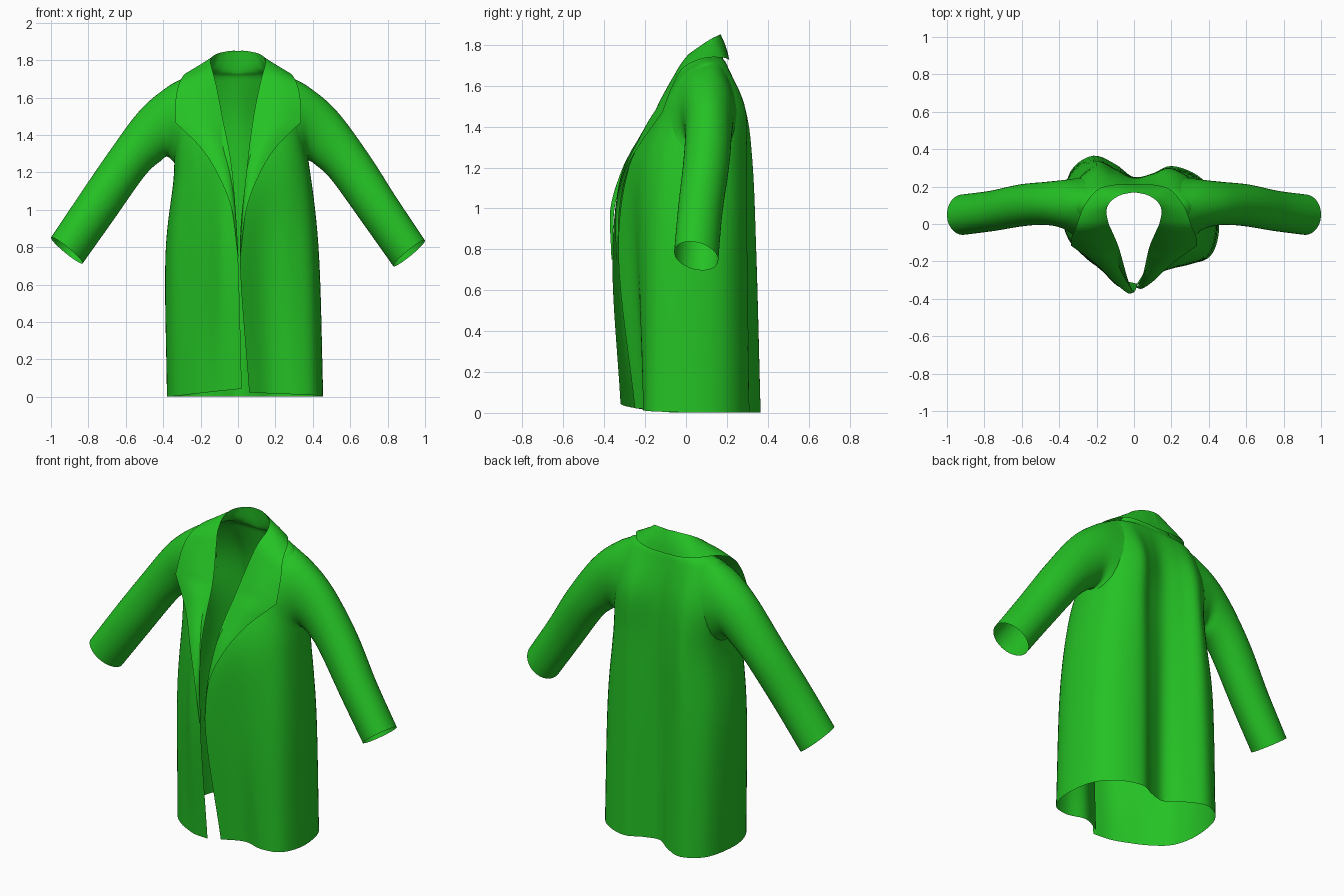
import bpy, bmesh, math
from mathutils import Vector as V
from mathutils.bvhtree import BVHTree

if "Cube" in bpy.data.objects:
    bpy.data.objects.remove(bpy.data.objects["Cube"])

cloth = bpy.data.materials.new("green_cloth")
cloth.diffuse_color = (0.018, 0.54, 0.018, 1)
cloth.use_nodes = True
cloth.node_tree.nodes["Principled BSDF"].inputs["Base Color"].default_value = cloth.diffuse_color


def spline(pts, n):
    """Smooth curve through the points, n steps per span."""
    p = [V(q) for q in pts]
    p = [p[0] * 2 - p[1]] + p + [p[-1] * 2 - p[-2]]
    out = []
    for i in range(1, len(p) - 2):
        a, b, c, d = p[i - 1:i + 3]
        for k in range(n):
            t = k / n
            out.append(0.5 * (2 * b + (c - a) * t + (2 * a - 5 * b + 4 * c - d) * t * t
                              + (3 * b - a - 3 * c + d) * t ** 3))
    return out + [p[-2]]


def grid(rows, closed=False):
    """Vertices and quads of a row-by-row surface."""
    n = len(rows[0])
    faces = []
    for r in range(len(rows) - 1):
        for c in range(n if closed else n - 1):
            d = (c + 1) % n
            faces.append((r * n + c, r * n + d, (r + 1) * n + d, (r + 1) * n + c))
    return [v for row in rows for v in row], faces


def make(name, verts, faces):
    me = bpy.data.meshes.new(name)
    bm = bmesh.new()
    bv = [bm.verts.new(v) for v in verts]
    for f in faces:
        bm.faces.new([bv[i] for i in f])
    bmesh.ops.delete(bm, geom=[v for v in bm.verts if not v.link_faces], context='VERTS')
    bmesh.ops.recalc_face_normals(bm, faces=bm.faces[:])
    for f in bm.faces:
        f.smooth = True
    bm.to_mesh(me)
    bm.free()
    me.materials.append(cloth)
    ob = bpy.data.objects.new(name, me)
    bpy.context.collection.objects.link(ob)
    return ob


def level(pts, z):
    return [(x, y, z) for x, y in pts]


def both_sides(half):
    """Half a section, front edge to centre back, mirrored to a full one."""
    return [(-x, y, z) for x, y, z in half] + half[-2::-1]


def clamp(t):
    return min(1, max(0, t))


# Body sections: left front edge, round the back, to the right front edge
hem = [(.02, -.32), (-.08, -.295), (-.17, -.245), (-.26, -.18), (-.345, -.08), (-.38, .08),
       (-.34, .28), (-.22, .365), (-.1, .32), (0, .25), (.1, .27), (.2, .31), (.34, .26),
       (.43, .15), (.455, -.03), (.41, -.17), (.3, -.21), (.18, -.19), (.06, -.25)]
waist = [(0, -.36), (-.09, -.33), (-.17, -.25), (-.26, -.17), (-.35, -.08), (-.388, .08),
         (-.34, .26), (-.21, .345), (-.1, .3), (0, .25), (.1, .27), (.2, .3), (.33, .25),
         (.41, .15), (.433, -.03), (.39, -.16), (.28, -.22), (.14, -.25), (.01, -.33)]
chest = [(-.03, -.305), (-.1, -.265), (-.18, -.2), (-.26, -.14), (-.32, -.07), (-.342, .06),
         (-.31, .22), (-.2, .325), (-.1, .29), (0, .25), (.1, .265), (.2, .295), (.32, .23),
         (.375, .12), (.385, 0), (.36, -.11), (.28, -.19), (.15, -.245), (.045, -.28)]
upper = [(.08, -.13), (.14, -.13), (.21, -.12), (.27, -.095), (.32, -.05), (.35, .07),
         (.325, .205), (.2, .29), (.1, .265), (0, .24)]
shoulder = [(.115, -.045, 1.66), (.15, -.05, 1.63), (.2, -.045, 1.625), (.25, -.025, 1.635),
            (.29, .02, 1.66), (.31, .09, 1.69), (.28, .15, 1.695), (.2, .2, 1.69),
            (.1, .205, 1.69), (0, .2, 1.69)]
neck = [(.135, 0, 1.74), (.15, .02, 1.73), (.165, .04, 1.73), (.175, .06, 1.735),
        (.18, .08, 1.74), (.175, .1, 1.745), (.15, .14, 1.75), (.1, .165, 1.75),
        (.05, .175, 1.745), (0, .18, 1.74)]
stand = [(.145, .04, 1.775), (.148, .055, 1.785), (.149, .07, 1.795), (.147, .085, 1.805),
         (.14, .1, 1.815), (.125, .12, 1.828), (.1, .14, 1.838), (.07, .155, 1.845),
         (.035, .165, 1.85), (0, .17, 1.85)]

hem3 = [(x, y, .04 * max(0, 1 - i / 4) + .02 * max(0, 1 - (18 - i) / 4) + .003)
        for i, (x, y) in enumerate(hem)]
sections = [hem3, level(waist, .75), level(chest, 1.2), both_sides(level(upper, 1.48)),
            both_sides(shoulder), both_sides(neck), both_sides(stand)]
columns = [spline(c, 8) for c in zip(*sections)]
body_v, body_f = grid([spline(r, 5) for r in zip(*columns)])
body_tree = BVHTree.FromPolygons(body_v, body_f)

# Sleeves: top point and bottom point (x, z), y centre and y half width of each ring
rings = [(.25, 1.73, .365, 1.25, .10, .18), (.38, 1.655, .378, 1.264, .105, .13),
         (.53, 1.525, .415, 1.24, .11, .115), (.70, 1.295, .50, 1.16, .10, .112),
         (.85, 1.06, .67, .925, .07, .108), (1.0, .835, .83, .70, .05, .108)]
SEG = 48
for side, name in ((1, "right_sleeve"), (-1, "left_sleeve")):
    loops = []
    for i, (tx, tz, bx, bz, yc, ry) in enumerate(rings):
        loop = []
        for k in range(SEG):
            a = math.tau * k / SEG
            w = .5 + .5 * math.cos(a)
            lift = (.015 if i > 3 else .02 * (1 - w)) if side < 0 and i else 0
            p = V((side * (bx + (tx - bx) * w), yc + ry * math.sin(a),
                   bz + (tz - bz) * w + lift - .02 * (i / 5) * math.sin(a)))
            loop.append(body_tree.find_nearest(p)[0] if i == 0 else p)
        loops.append(loop)
    lengths = [spline(c, 8) for c in zip(*loops)]
    make(name, *grid([list(r) for r in zip(*lengths)], True))


# Body with the armholes opened
def in_armhole(f):
    c = sum((body_v[i] for i in f), V()) / 4
    return abs(c.x) > .26 and ((c.y - .10) / .15) ** 2 + ((c.z - 1.48) / .215) ** 2 < .7


make("coat_body", body_v, [f for f in body_f if not in_armhole(f)])

# Collar and lapels: fold line and outer edge, centre back to lapel tip
fold = [(0, .17, 1.85), (.07, .155, 1.845), (.125, .12, 1.828), (.147, .07, 1.795),
        (.135, 0, 1.74), (.115, -.045, 1.66), (.08, -.13, 1.48), (.065, -.21, 1.34),
        (.045, -.28, 1.2), (.025, -.325, 1.0), (.01, -.333, .75)]
edge = [(0, .212, 1.725), (.11, .209, 1.728), (.2, .18, 1.738), (.27, .09, 1.735),
        (.308, -.01, 1.69), (.332, -.065, 1.6), (.338, -.115, 1.47), (.2, -.215, 1.33),
        (.11, -.3, 1.18), (.045, -.345, 1.0), (.012, -.34, .75)]


def two_piece(pts, n=8):
    """Spline that keeps the lapel corner sharp."""
    return spline(pts[:7], n)[:-1] + spline(pts[6:], n)


inner, outer = two_piece(fold), two_piece(edge)
last = len(inner) - 1
half = []
for i in range(last + 1):
    across = outer[i] - inner[i]
    along = V((1, 0, 0)) if i == 0 else inner[min(i + 1, last)] - inner[i - 1]
    # Flat round the neck, gently rolled down the chest
    roll = min(.026, across.length * .13) * (.3 + .7 * clamp((1.72 - inner[i].z) / .2))
    puff = along.cross(across).normalized() * roll
    half.append([inner[i] + across * (k / 10) + puff * math.sin(math.pi * k / 10)
                 for k in range(11)])


def left(p):
    """Mirrored point; the left lapel tip sits slightly further forward."""
    t = clamp((1.4 - p.z) / .4)
    return V((-p.x + .012 * t, p.y - .025 * t, p.z))


make("collar_and_lapels", *grid([[left(p) for p in row] for row in half[:0:-1]] + half))
